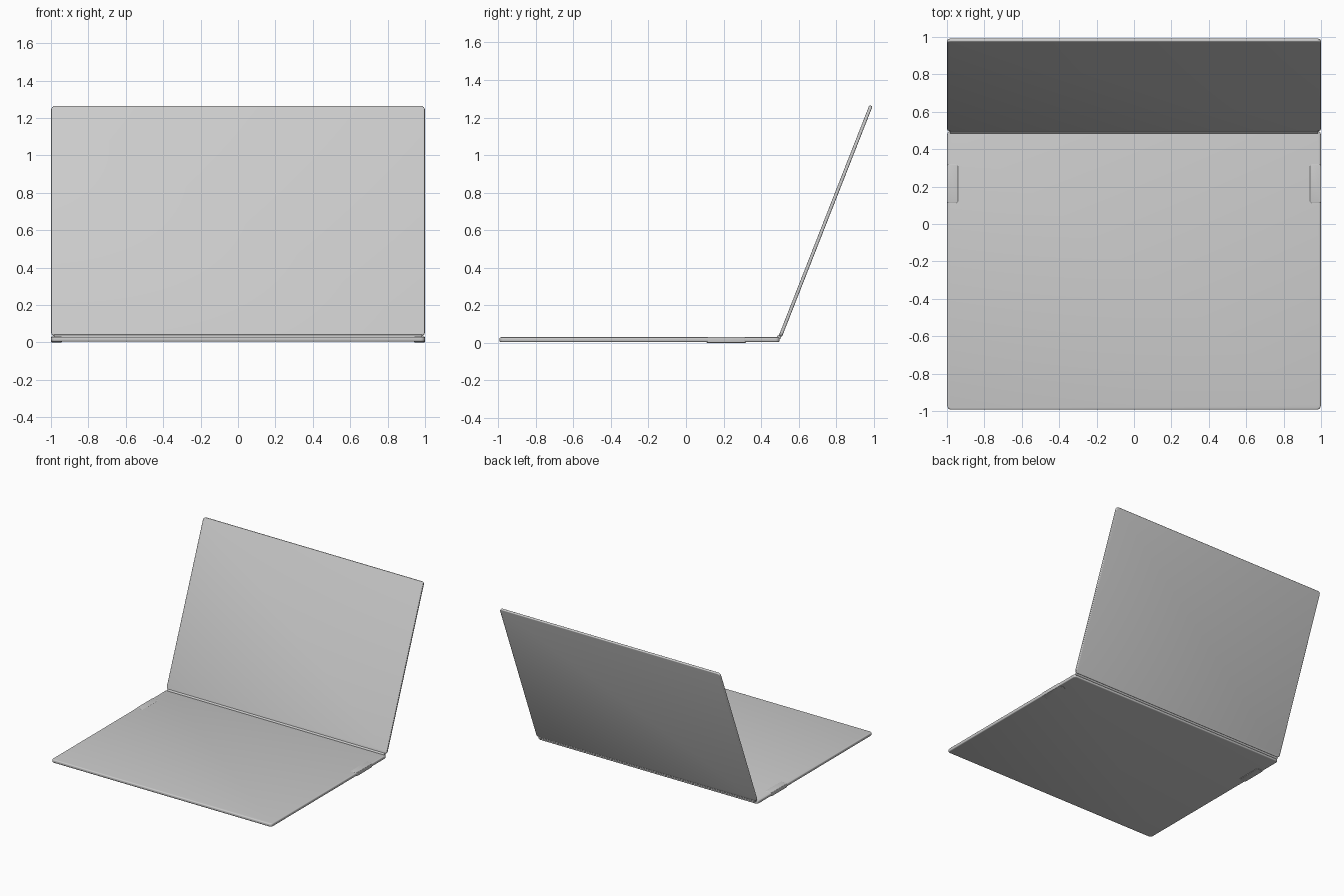
import bpy, bmesh, math
from mathutils import Matrix, Vector

if "Cube" in bpy.data.objects:
    bpy.data.objects.remove(bpy.data.objects["Cube"])


def slab(name, size, radius, edge, matrix):
    """Rounded-corner plate with softened rims."""
    w, d, h = size
    bm = bmesh.new()
    bmesh.ops.create_cube(bm, size=1.0)
    bmesh.ops.scale(bm, vec=(w, d, h), verts=bm.verts)
    corners = [e for e in bm.edges
               if abs(e.verts[0].co.z - e.verts[1].co.z) > h * 0.5]
    bmesh.ops.bevel(bm, geom=corners, offset=radius, segments=5,
                    profile=0.5, affect='EDGES')
    rims = [e for e in bm.edges
            if abs(e.verts[0].co.z - e.verts[1].co.z) < 1e-6]
    bmesh.ops.bevel(bm, geom=rims, offset=edge, segments=3,
                    profile=0.5, affect='EDGES')
    bmesh.ops.recalc_face_normals(bm, faces=bm.faces)
    mesh = bpy.data.meshes.new(name)
    bm.to_mesh(mesh)
    bm.free()
    obj = bpy.data.objects.new(name, mesh)
    obj.matrix_world = matrix
    bpy.context.collection.objects.link(obj)
    smooth(obj)
    return obj


def smooth(obj):
    bpy.ops.object.select_all(action='DESELECT')
    obj.select_set(True)
    bpy.context.view_layer.objects.active = obj
    bpy.ops.object.shade_smooth_by_angle(angle=math.radians(35))


# Keyboard half lying flat
y0, y1, z0, z1 = -0.993, 0.499, 0.004, 0.03
slab("base", (1.998, y1 - y0, z1 - z0), 0.022, 0.008,
     Matrix.Translation((0, (y0 + y1) / 2, (z0 + z1) / 2)))

# Screen half leaning back from the hinge
low, high = Vector((0, 0.502, 0.034)), Vector((0, 0.985, 1.263))
run = high - low
tilt = math.atan2(run.z, run.y)
slab("lid", (1.998, run.length, 0.018), 0.022, 0.006,
     Matrix.Translation((low + high) / 2) @ Matrix.Rotation(tilt, 4, 'X'))

# Hinge barrel joining the halves
bpy.ops.mesh.primitive_cylinder_add(vertices=20, radius=0.011, depth=1.97,
                                    location=(0, 0.496, 0.03),
                                    rotation=(0, math.pi / 2, 0))
hinge = bpy.context.object
hinge.name = "hinge"
smooth(hinge)

# Port housings on both side edges
for label, side in (("left", -1), ("right", 1)):
    slab(label + "_port", (0.06, 0.21, 0.031), 0.012, 0.005,
         Matrix.Translation((side * 0.97, 0.215, 0.0155)))
